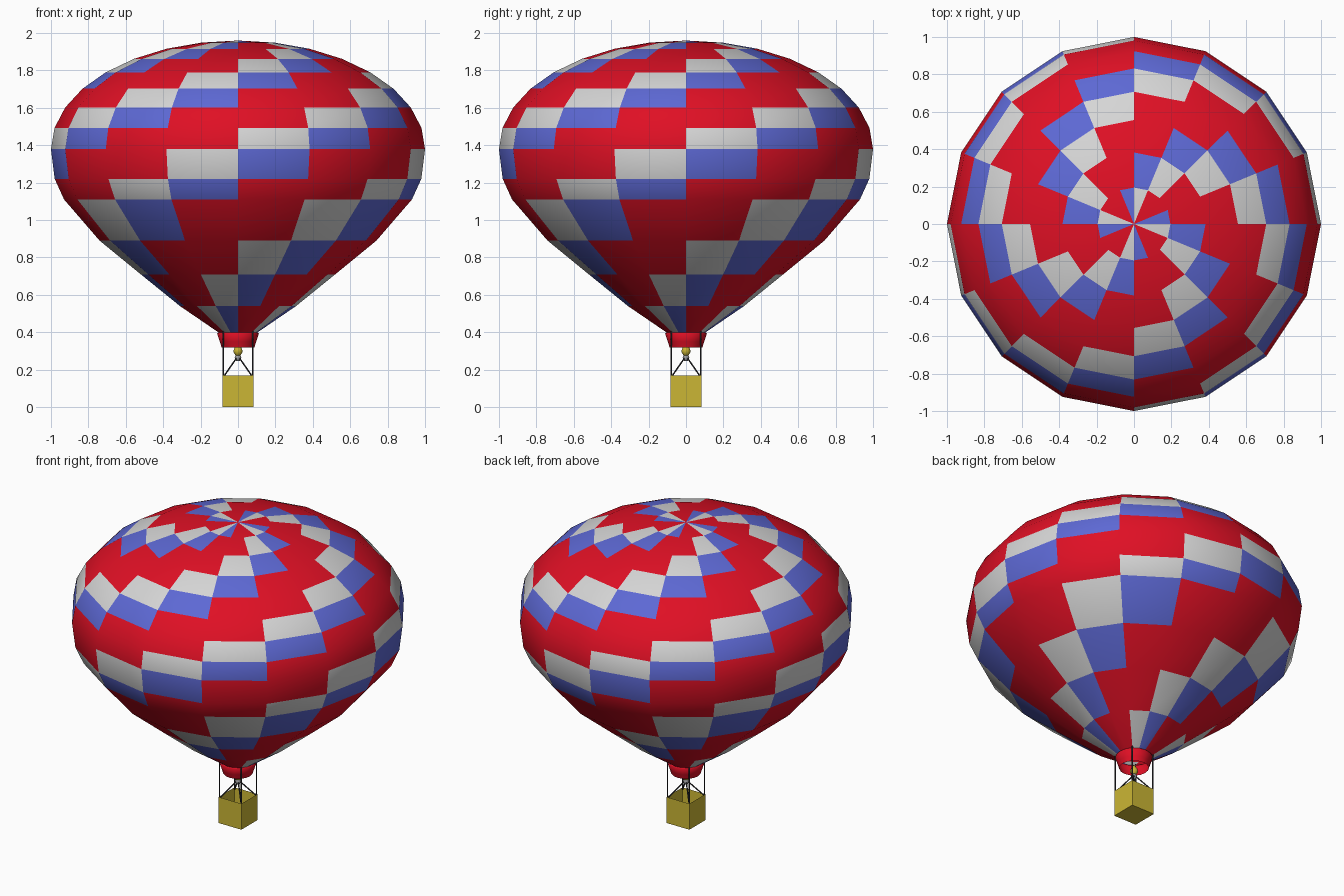
import bpy, bmesh
from math import sin, cos, pi, radians
from mathutils import Vector

cube = bpy.data.objects.get("Cube")
if cube:
    bpy.data.objects.remove(cube, do_unlink=True)


def material(name, r, g, b):
    m = bpy.data.materials.new(name)
    m.use_nodes = True
    m.diffuse_color = (r, g, b, 1)
    bsdf = next(n for n in m.node_tree.nodes if n.type == 'BSDF_PRINCIPLED')
    bsdf.inputs["Base Color"].default_value = (r, g, b, 1)
    bsdf.inputs["Roughness"].default_value = 0.7
    return m


RED = material("red cloth", 0.74, 0.005, 0.018)
WHITE = material("white cloth", 0.67, 0.67, 0.67)
BLUE = material("blue cloth", 0.11, 0.14, 0.66)
YELLOW = material("yellow wicker", 0.60, 0.47, 0.035)
DARK = material("dark rope", 0.03, 0.03, 0.035)
GREY = material("grey metal", 0.35, 0.35, 0.36)


def finish(name, bm, mats, smooth):
    mesh = bpy.data.meshes.new(name)
    for f in bm.faces:
        f.smooth = smooth
    bm.to_mesh(mesh)
    bm.free()
    for m in mats:
        mesh.materials.append(m)
    obj = bpy.data.objects.new(name, mesh)
    bpy.context.collection.objects.link(obj)
    return obj


def lathe(name, profile, sides, mats, rule=None):
    """Spin (radius, z) points, listed bottom to top; rule picks a colour per cell."""
    bm = bmesh.new()
    rings = []
    for r, z in profile:
        if r == 0:
            rings.append([bm.verts.new((0, 0, z))] * sides)
        else:
            rings.append([bm.verts.new((r * cos(2 * pi * k / sides),
                                        r * sin(2 * pi * k / sides), z))
                          for k in range(sides)])
    for i in range(len(rings) - 1):
        for k in range(sides):
            n = (k + 1) % sides
            corners = [rings[i][k], rings[i][n], rings[i + 1][n], rings[i + 1][k]]
            face = bm.faces.new(list(dict.fromkeys(corners)))
            if rule:
                face.material_index = rule(i, k)
    return finish(name, bm, mats, True)


def rod(name, a, b, radius, mat):
    a, b = Vector(a), Vector(b)
    bm = bmesh.new()
    bmesh.ops.create_cone(bm, cap_ends=True, segments=8, radius1=radius,
                          radius2=radius, depth=(b - a).length)
    obj = finish(name, bm, [mat], False)
    obj.location = (a + b) / 2
    obj.rotation_mode = 'QUATERNION'
    obj.rotation_quaternion = (b - a).to_track_quat('Z', 'Y')
    return obj


# Envelope: straight-sided lower cone, elliptical crown
SIDES = 16
lower = [(0.105, 0.40), (0.31, 0.54), (0.52, 0.71), (0.74, 0.89),
         (0.93, 1.11), (0.98, 1.22)]
crown = [(cos(radians(11.25 * i)), 1.38 + 0.58 * sin(radians(11.25 * i)))
         for i in range(8)] + [(0, 1.96)]


def spiral(ring, seg):
    """White and blue checks climbing one panel per ring."""
    step = (seg - ring + 6) % 4
    return {0: 1, 1: 2}.get(step, 0)


lathe("envelope", lower + crown, SIDES, [RED, WHITE, BLUE], spiral)

# Skirt below the mouth
lathe("skirt", [(0.088, 0.32), (0.097, 0.35), (0.112, 0.393), (0.105, 0.40)],
      SIDES, [RED])

# Open basket with thin walls
W, H, T = 0.083, 0.17, 0.006
bm = bmesh.new()
bmesh.ops.create_cube(bm, size=1)
for v in bm.verts:
    v.co = (v.co.x * 2 * W, v.co.y * 2 * W, (v.co.z + 0.5) * H)
bm.normal_update()
top = [f for f in bm.faces if f.normal.z > 0.9]
bmesh.ops.inset_region(bm, faces=top, thickness=T)
for v in top[0].verts:
    v.co.z = T
finish("basket", bm, [YELLOW], False)

# Ropes: uprights to the mouth and stays to the burner
C = W - 0.004
for sx, sy, side in ((1, -1, "front_left"), (-1, -1, "front_right"),
                     (1, 1, "back_left"), (-1, 1, "back_right")):
    foot = (sx * C, sy * C, H - 0.01)
    rod("upright_rope_" + side, foot, (sx * C, sy * C, 0.41), 0.004, DARK)
    rod("burner_stay_" + side, foot, (sx * 0.008, sy * 0.008, 0.262), 0.004, DARK)

# Burner and flame
lathe("burner", [(0, 0.245), (0.012, 0.248), (0.018, 0.268), (0.012, 0.276), (0, 0.277)],
      12, [GREY])
lathe("flame", [(0, 0.27), (0.014, 0.277), (0.024, 0.295), (0.022, 0.31),
                (0.012, 0.326), (0, 0.345)], 12, [YELLOW])
